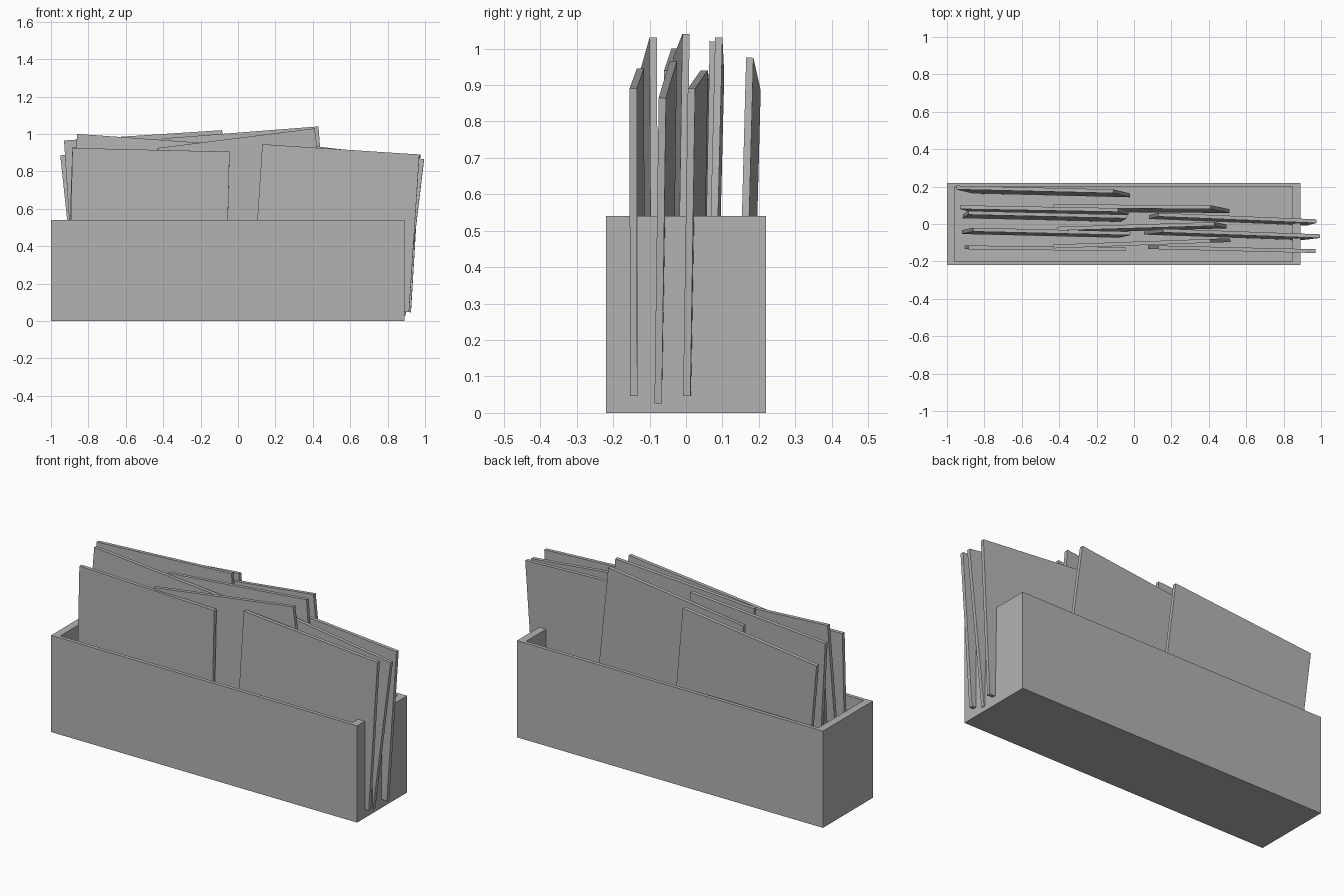
import bpy
import bmesh
from mathutils import Vector, Matrix

old = bpy.data.objects.get("Cube")
if old:
    bpy.data.objects.remove(old, do_unlink=True)


def make_material(name, rgb):
    mat = bpy.data.materials.new(name)
    mat.use_nodes = True
    mat.diffuse_color = (*rgb, 1)
    mat.node_tree.nodes["Principled BSDF"].inputs["Base Color"].default_value = (*rgb, 1)
    return mat


grey = make_material("plain grey", (0.45, 0.45, 0.45))


def add_object(name, bm):
    mesh = bpy.data.meshes.new(name)
    bm.to_mesh(mesh)
    bm.free()
    mesh.materials.append(grey)
    obj = bpy.data.objects.new(name, mesh)
    bpy.context.collection.objects.link(obj)
    return obj


# Open storage box: inset the top face, then push it down to the floor
X_MIN, X_MAX, HALF_Y, TOP = -1.0, 0.89, 0.22, 0.54
WALL, FLOOR = 0.06, 0.04
bm = bmesh.new()
size = Matrix.Diagonal((X_MAX - X_MIN, 2 * HALF_Y, TOP, 1))
centre = Matrix.Translation(((X_MIN + X_MAX) / 2, 0, TOP / 2))
bmesh.ops.create_cube(bm, size=1, matrix=centre @ size)
top = max(bm.faces, key=lambda f: f.calc_center_median().z)
bmesh.ops.inset_region(bm, faces=[top], thickness=WALL)
for v in top.verts:
    v.co.y *= 0.18 / (HALF_Y - WALL)
cavity = bmesh.ops.extrude_discrete_faces(bm, faces=[top])["faces"][0]
for v in cavity.verts:
    v.co.z = FLOOR
add_object("storage_box", bm)

SHEET, THICK = 0.845, 0.02


def add_sheet(name, left, right, lean):
    """Square sleeve hung from its two top corners; lean moves the foot forward."""
    left, right = Vector(left), Vector(right)
    across = (right - left).normalized()
    normal = across.cross(Vector((0, lean / SHEET, 1))).normalized()
    up = normal.cross(across) * -1
    if up.z < 0:
        up.negate()
    mid = (left + right) / 2 - up * SHEET / 2
    frame = Matrix((across * (right - left).length, normal * THICK, up * SHEET)).transposed().to_4x4()
    sheet = bmesh.new()
    bmesh.ops.create_cube(sheet, size=1, matrix=Matrix.Translation(mid) @ frame)
    bmesh.ops.recalc_face_normals(sheet, faces=sheet.faces)
    add_object(name, sheet)


# Sleeves in three overlapping stacks, each front to back: top corners and lean
stacks = {
    "left_end": [
        ((-0.885, -0.125, 0.925), (-0.045, -0.135, 0.905), 0),
        ((-0.86, -0.03, 1.0), (-0.02, -0.05, 0.94), 0.015),
        ((-0.885, 0.06, 0.93), (-0.04, 0.04, 0.9), 0.02),
        ((-0.93, 0.09, 0.965), (-0.085, 0.075, 1.02), 0.015),
        ((-0.95, 0.195, 0.885), (-0.11, 0.175, 0.975), 0.02),
    ],
    "middle": [
        ((-0.43, -0.12, 0.925), (0.41, -0.09, 1.03), 0),
        ((-0.41, -0.025, 0.975), (0.43, 0.0, 1.04), 0.015),
        ((-0.43, 0.095, 0.93), (0.41, 0.09, 1.03), 0.02),
    ],
    "right_end": [
        ((0.13, -0.125, 0.945), (0.97, -0.145, 0.89), 0),
        ((0.155, -0.035, 0.965), (0.995, -0.065, 0.865), 0.015),
        ((0.13, 0.05, 0.94), (0.975, 0.015, 0.89), 0.015),
    ],
}
for stack, sheets in stacks.items():
    for number, (left, right, lean) in enumerate(sheets, 1):
        add_sheet(f"{stack}_sleeve_{number}", left, right, lean)
